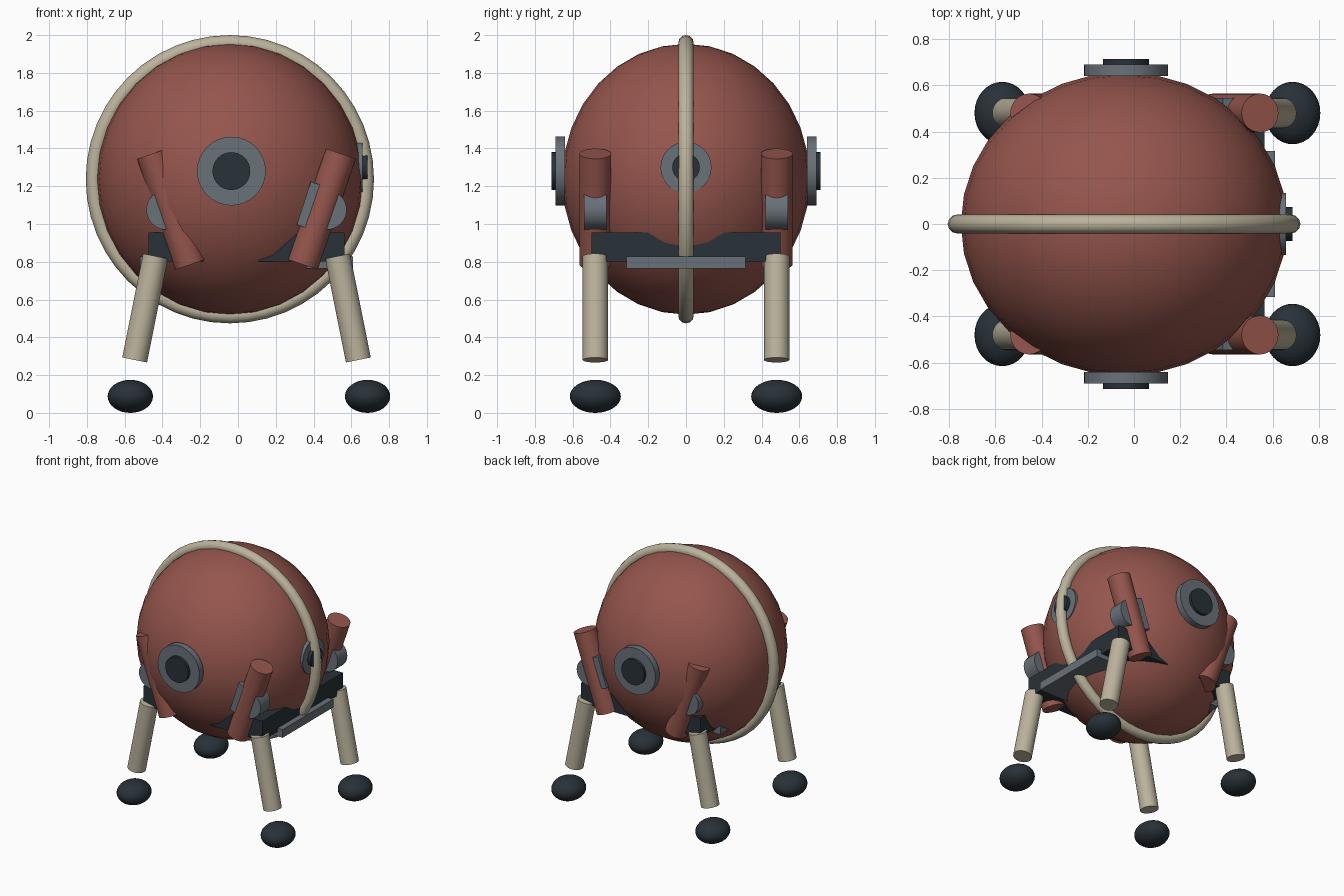
import bpy
import math
from mathutils import Vector

if "Cube" in bpy.data.objects:
    bpy.data.objects.remove(bpy.data.objects["Cube"], do_unlink=True)


def material(name, rgb):
    mat = bpy.data.materials.new(name)
    mat.use_nodes = True
    mat.diffuse_color = (*rgb, 1)
    mat.node_tree.nodes["Principled BSDF"].inputs["Base Color"].default_value = (*rgb, 1)
    return mat


RED = material("rust_red", (0.30, 0.092, 0.073))
BEIGE = material("beige", (0.50, 0.45, 0.335))
GRAY = material("steel_gray", (0.14, 0.165, 0.19))
DARK = material("dark_slate", (0.021, 0.031, 0.04))


def finish(name, mat, smooth=True):
    obj = bpy.context.object
    obj.name = name
    obj.data.materials.append(mat)
    bpy.ops.object.transform_apply(location=False, rotation=False, scale=True)
    if smooth:
        bpy.ops.object.shade_smooth_by_angle(angle=math.radians(35))
    return obj


def ellipsoid(name, center, radii, mat, segments=32, rings=16):
    bpy.ops.mesh.primitive_uv_sphere_add(segments=segments, ring_count=rings, radius=1, location=center)
    bpy.context.object.scale = radii
    return finish(name, mat)


def rod(name, start, end, radius, mat, sides=32):
    a, b = Vector(start), Vector(end)
    bpy.ops.mesh.primitive_cylinder_add(
        vertices=sides, radius=radius, depth=(b - a).length, location=(a + b) / 2,
        rotation=(b - a).to_track_quat("Z", "Y").to_euler())
    return finish(name, mat)


def box(name, center, size, mat, tilt=0):
    bpy.ops.mesh.primitive_cube_add(size=1, location=center, rotation=(0, tilt, 0))
    bpy.context.object.scale = size
    return finish(name, mat, smooth=False)


# Round hull and the hoop around it
HULL = Vector((-0.043, 0, 1.237))
ellipsoid("hull", HULL, (0.706, 0.656, 0.717), RED)
bpy.ops.mesh.primitive_torus_add(
    major_segments=48, minor_segments=12, major_radius=0.722, minor_radius=0.041,
    location=HULL, rotation=(math.pi / 2, 0, 0))
finish("hoop", BEIGE)

# Portholes on the front, the back and one side
for side, label in ((-1, "front"), (1, "back")):
    x, z = -0.035, 1.28
    rod(label + "_porthole_rim", (x, side * 0.64, z), (x, side * 0.69, z), 0.182, GRAY)
    rod(label + "_porthole_glass", (x, side * 0.64, z), (x, side * 0.713, z), 0.1, DARK)
rod("side_porthole_rim", (0.62, 0, 1.3), (0.658, 0, 1.3), 0.135, GRAY)
rod("side_porthole_glass", (0.62, 0, 1.3), (0.685, 0, 1.3), 0.073, DARK)

# Undercarriage, mirrored about its own middle plane
MIDDLE = 0.045
for sx, label in ((1, "left"), (-1, "right")):
    def at(x, y, z):
        return (MIDDLE + sx * x, y, z)

    box(label + "_beam", at(0.29, 0, 0.878), (0.46, 1.0, 0.154), DARK)
    box(label + "_step_plate", at(0.435, 0, 0.797), (0.26, 0.63, 0.064), GRAY)

    for sy, end in ((-1, "front"), (1, "back")):
        y = sy * 0.48
        name = end + "_" + label
        rod(name + "_strut", at(0.298, y, 0.785), at(0.5, y, 1.372), 0.084, RED)
        rod(name + "_pivot", at(0.425, y - 0.06, 1.075), at(0.425, y + 0.06, 1.075), 0.105, GRAY)
        box(name + "_bracket", at(0.365, sy * 0.485, 1.09), (0.13, 0.12, 0.24), GRAY,
            tilt=sx * math.radians(18))
        rod(name + "_leg", at(0.482, y, 0.83), at(0.592, y, 0.28), 0.067, BEIGE)
        # Feet stand slightly further out than the legs
        ellipsoid(name + "_foot", (0.058 + sx * 0.628, y, 0.0875), (0.12, 0.135, 0.0875), DARK)
